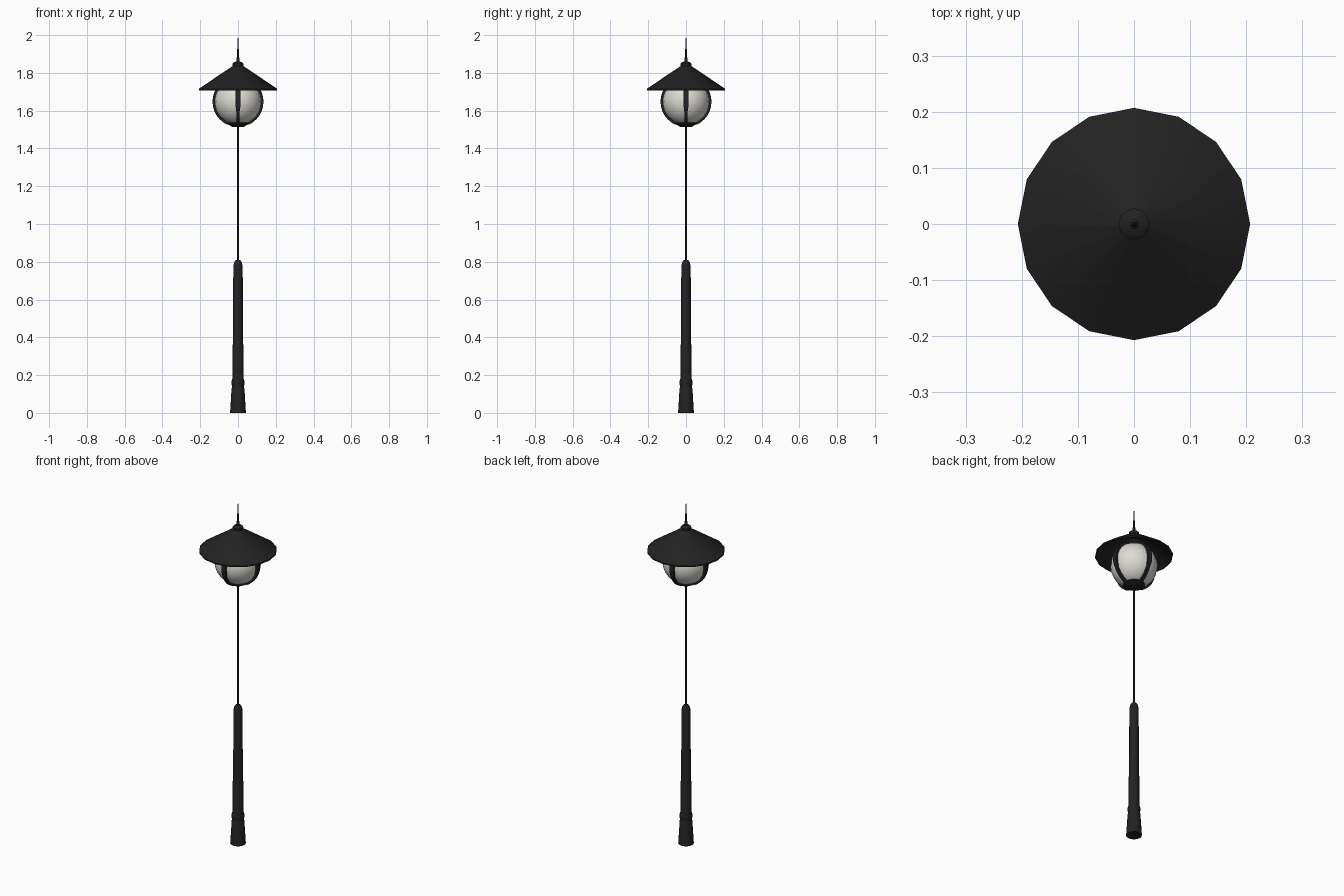
import bpy, bmesh, math

if "Cube" in bpy.data.objects:
    bpy.data.objects.remove(bpy.data.objects["Cube"])


def material(name, rgb):
    m = bpy.data.materials.new(name)
    m.diffuse_color = (*rgb, 1)
    m.use_nodes = True
    m.node_tree.nodes["Principled BSDF"].inputs["Base Color"].default_value = m.diffuse_color
    return m


BLACK = material("black metal", (0.016, 0.016, 0.016))
GLASS = material("frosted glass", (0.72, 0.71, 0.66))


def finish(name, bm, mat, angle):
    bmesh.ops.recalc_face_normals(bm, faces=bm.faces)
    me = bpy.data.meshes.new(name)
    bm.to_mesh(me)
    bm.free()
    me.materials.append(mat)
    ob = bpy.data.objects.new(name, me)
    bpy.context.collection.objects.link(ob)
    bpy.ops.object.select_all(action='DESELECT')
    ob.select_set(True)
    bpy.context.view_layer.objects.active = ob
    bpy.ops.object.shade_smooth_by_angle(angle=math.radians(angle))
    return ob


def lathe(name, profile, sides, mat, angle=35, closed=False):
    """Revolve (radius, z) points around z; ends are capped unless the profile is a loop."""
    bm = bmesh.new()
    rings = [[bm.verts.new((r * math.cos(a), r * math.sin(a), z))
              for a in (2 * math.pi * i / sides for i in range(sides))]
             for r, z in profile]
    pairs = list(zip(rings, rings[1:]))
    if closed:
        pairs.append((rings[-1], rings[0]))
    else:
        bm.faces.new(rings[0])
        bm.faces.new(rings[-1])
    for a, b in pairs:
        for i in range(sides):
            j = (i + 1) % sides
            bm.faces.new((a[i], a[j], b[j], b[i]))
    return finish(name, bm, mat, angle)


# Post: flared foot, collar, shaft and rounded top
lathe("lower_post", [(0.042, 0), (0.034, 0.13), (0.031, 0.138), (0.034, 0.152),
                     (0.034, 0.168), (0.029, 0.185), (0.0285, 0.36), (0.026, 0.37),
                     (0.025, 0.775), (0.02, 0.797), (0.012, 0.809)], 16, BLACK)
lathe("thin_pole", [(0.005, 0.80), (0.005, 1.53)], 8, BLACK, 60)

# Holder under the globe
lathe("globe_holder", [(0.03, 1.514), (0.058, 1.53), (0.058, 1.536), (0.04, 1.538)], 16, BLACK)

# Glass globe
CZ, R = 1.648, 0.125
lathe("glass_globe", [(R * math.sin(t), CZ - R * math.cos(t))
                      for t in (math.pi * k / 14 for k in range(1, 14))], 16, GLASS, 60)

# Four curved cage ribs hugging the globe
for n in range(4):
    bm = bmesh.new()
    c, s = math.cos(n * math.pi / 2), math.sin(n * math.pi / 2)
    prev = None
    for k in range(13):
        t = math.radians(24 + k * 11)
        w = 0.009 if t < 1.2 else 0.0125
        ring = []
        for r, y in ((0.122, -w), (0.135, -w), (0.135, w), (0.122, w)):
            x, z = r * math.sin(t), CZ - r * math.cos(t)
            ring.append(bm.verts.new((x * c - y * s, x * s + y * c, z)))
        if prev:
            for i in range(4):
                j = (i + 1) % 4
                bm.faces.new((prev[i], prev[j], ring[j], ring[i]))
        else:
            bm.faces.new(ring)
        prev = ring
    bm.faces.new(prev)
    finish(f"cage_rib_{n + 1}", bm, BLACK, 35)

# Hollow conical shade
lathe("shade", [(0.207, 1.708), (0.207, 1.716), (0.02, 1.842),
                (0.016, 1.834), (0.196, 1.708)], 16, BLACK, 30, closed=True)

# Cap and spike
lathe("shade_cap", [(0.024, 1.828), (0.028, 1.836), (0.028, 1.85), (0.02, 1.857),
                    (0.009, 1.86), (0.009, 1.88), (0.005, 1.884)], 12, BLACK)
lathe("spike", [(0.005, 1.86), (0.0045, 1.925), (0.0025, 1.93), (0.001, 2.0)], 8, BLACK, 60)
